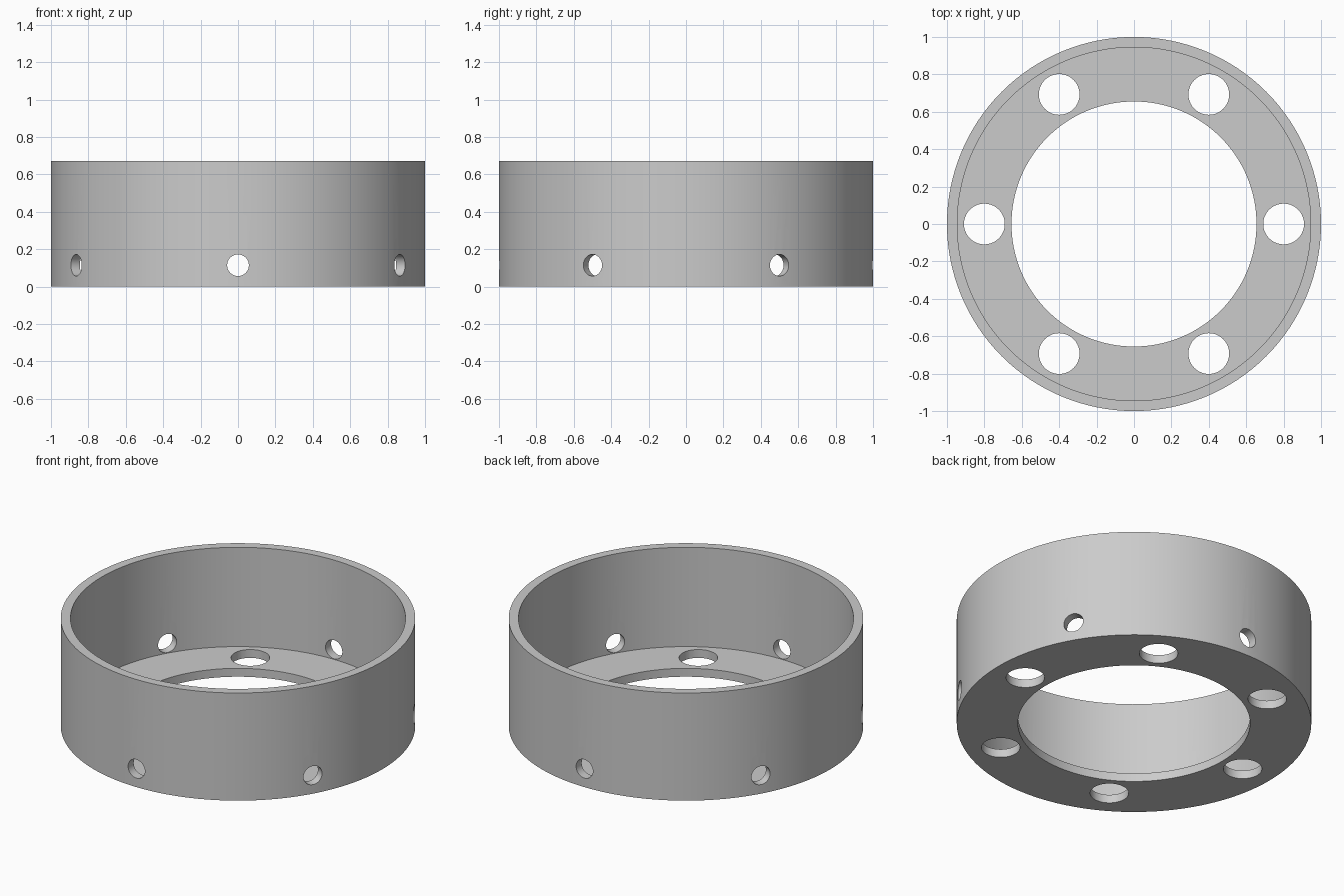
import bpy, bmesh, math
from mathutils import Matrix, Vector

if "Cube" in bpy.data.objects:
    bpy.data.objects.remove(bpy.data.objects["Cube"])

SEG = 128
HEIGHT, FLOOR = 0.67, 0.052
R_OUT, R_IN, R_BORE = 1.0, 0.945, 0.655


def make_object(name, bm):
    bmesh.ops.recalc_face_normals(bm, faces=bm.faces)
    mesh = bpy.data.meshes.new(name)
    bm.to_mesh(mesh)
    bm.free()
    obj = bpy.data.objects.new(name, mesh)
    bpy.context.collection.objects.link(obj)
    return obj


def add_cylinder(bm, radius, depth, matrix):
    bmesh.ops.create_cone(bm, cap_ends=True, segments=40, radius1=radius,
                          radius2=radius, depth=depth, matrix=matrix)


# Ring housing: stepped profile turned around z
profile = [(R_BORE, 0), (R_OUT, 0), (R_OUT, HEIGHT),
           (R_IN, HEIGHT), (R_IN, FLOOR), (R_BORE, FLOOR)]
bm = bmesh.new()
rings = []
for i in range(SEG):
    a = 2 * math.pi * i / SEG
    rings.append([bm.verts.new((r * math.cos(a), r * math.sin(a), z)) for r, z in profile])
for i in range(SEG):
    a, b = rings[i], rings[(i + 1) % SEG]
    for j in range(len(profile)):
        k = (j + 1) % len(profile)
        bm.faces.new((a[j], b[j], b[k], a[k]))
housing = make_object("ring_housing", bm)

# Cutters: six floor holes and six radial wall holes between them
bm = bmesh.new()
for i in range(6):
    a = math.radians(60 * i)
    add_cylinder(bm, 0.109, 0.2,
                 Matrix.Translation((0.8 * math.cos(a), 0.8 * math.sin(a), 0)))
    d = Vector((math.cos(a + math.pi / 6), math.sin(a + math.pi / 6), 0))
    turn = d.to_track_quat('Z', 'Y').to_matrix().to_4x4()
    add_cylinder(bm, 0.058, 0.14, Matrix.Translation(d * 0.975 + Vector((0, 0, 0.114))) @ turn)
cutter = make_object("hole_cutters", bm)
cutter.hide_render = True

# Drill the holes
mod = housing.modifiers.new("holes", 'BOOLEAN')
mod.operation = 'DIFFERENCE'
mod.solver = 'EXACT'
mod.object = cutter
bpy.context.view_layer.objects.active = housing
housing.select_set(True)
cutter.select_set(False)
bpy.ops.object.modifier_apply(modifier=mod.name)
bpy.data.objects.remove(cutter)

# Grey finish, smooth round walls with crisp edges
grey = bpy.data.materials.new("plain grey")
grey.diffuse_color = (0.6, 0.6, 0.6, 1)
grey.use_nodes = True
grey.node_tree.nodes["Principled BSDF"].inputs["Base Color"].default_value = grey.diffuse_color
housing.data.materials.clear()
housing.data.materials.append(grey)
bpy.ops.object.shade_smooth_by_angle(angle=math.radians(30))
